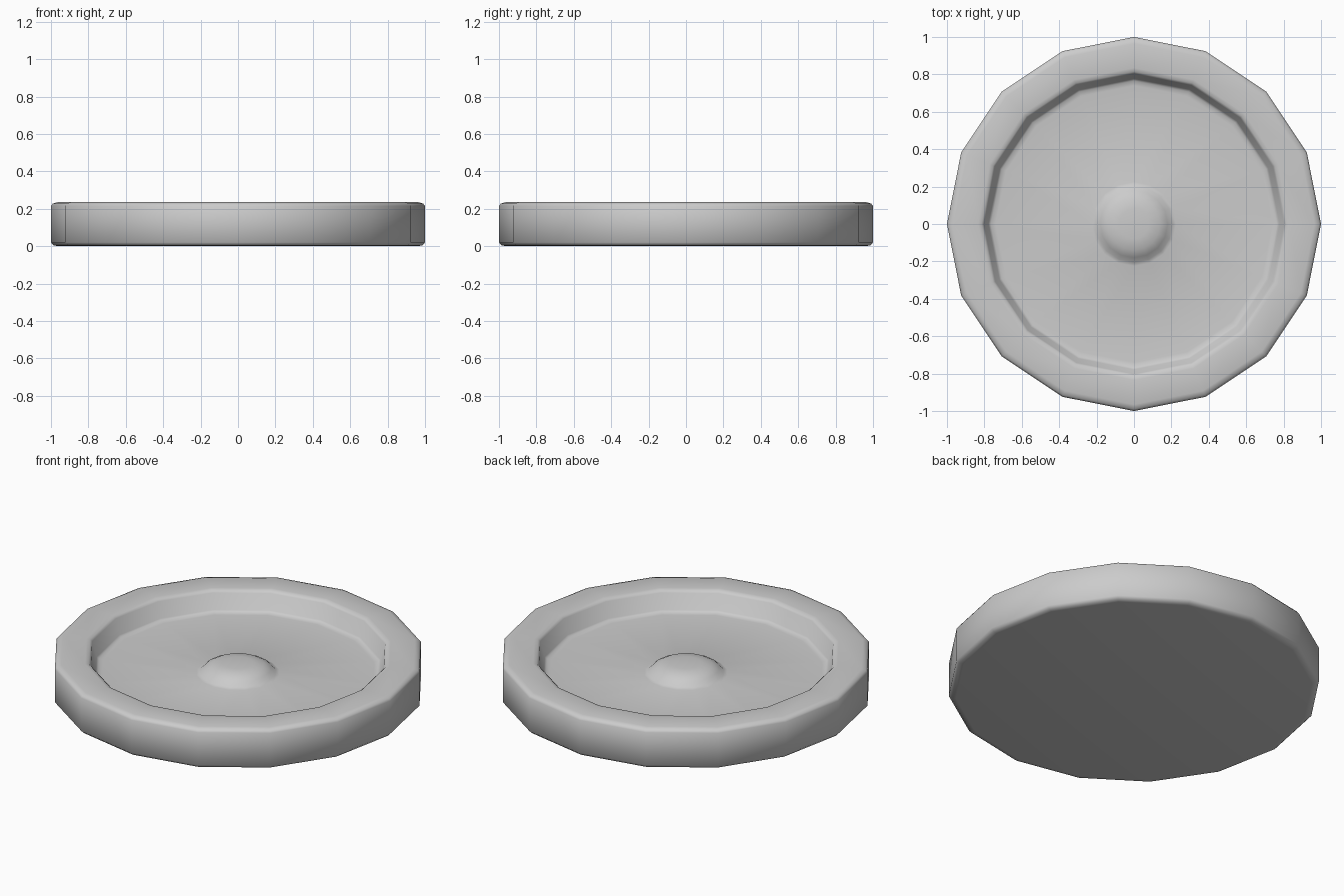
import bpy, bmesh, math

if "Cube" in bpy.data.objects:
    bpy.data.objects.remove(bpy.data.objects["Cube"])

SIDES = 16

# half profile (radius, height): base, outer wall, rim, recess, centre boss
PROFILE = [
    (0.96, 0.0), (0.985, 0.004), (1.0, 0.02),
    (1.0, 0.215), (0.99, 0.228), (0.965, 0.235),
    (0.835, 0.235), (0.815, 0.231), (0.803, 0.22),
    (0.778, 0.13), (0.765, 0.121), (0.74, 0.118),
    (0.225, 0.115), (0.205, 0.122), (0.18, 0.145),
    (0.14, 0.166), (0.08, 0.174),
]


def lathe(name, profile, sides):
    bm = bmesh.new()
    rings = []
    for r, z in profile:
        rings.append([bm.verts.new((r * math.cos(2 * math.pi * i / sides),
                                    r * math.sin(2 * math.pi * i / sides), z))
                      for i in range(sides)])
    for a, b in zip(rings, rings[1:]):
        for i in range(sides):
            j = (i + 1) % sides
            bm.faces.new((a[i], a[j], b[j], b[i]))
    # close the bottom and the boss top
    bm.faces.new(rings[0][::-1])
    bm.faces.new(rings[-1])
    bmesh.ops.recalc_face_normals(bm, faces=bm.faces)
    mesh = bpy.data.meshes.new(name)
    bm.to_mesh(mesh)
    bm.free()
    for p in mesh.polygons:
        p.use_smooth = True
    obj = bpy.data.objects.new(name, mesh)
    bpy.context.collection.objects.link(obj)
    return obj


lathe("round_dish", PROFILE, SIDES)
